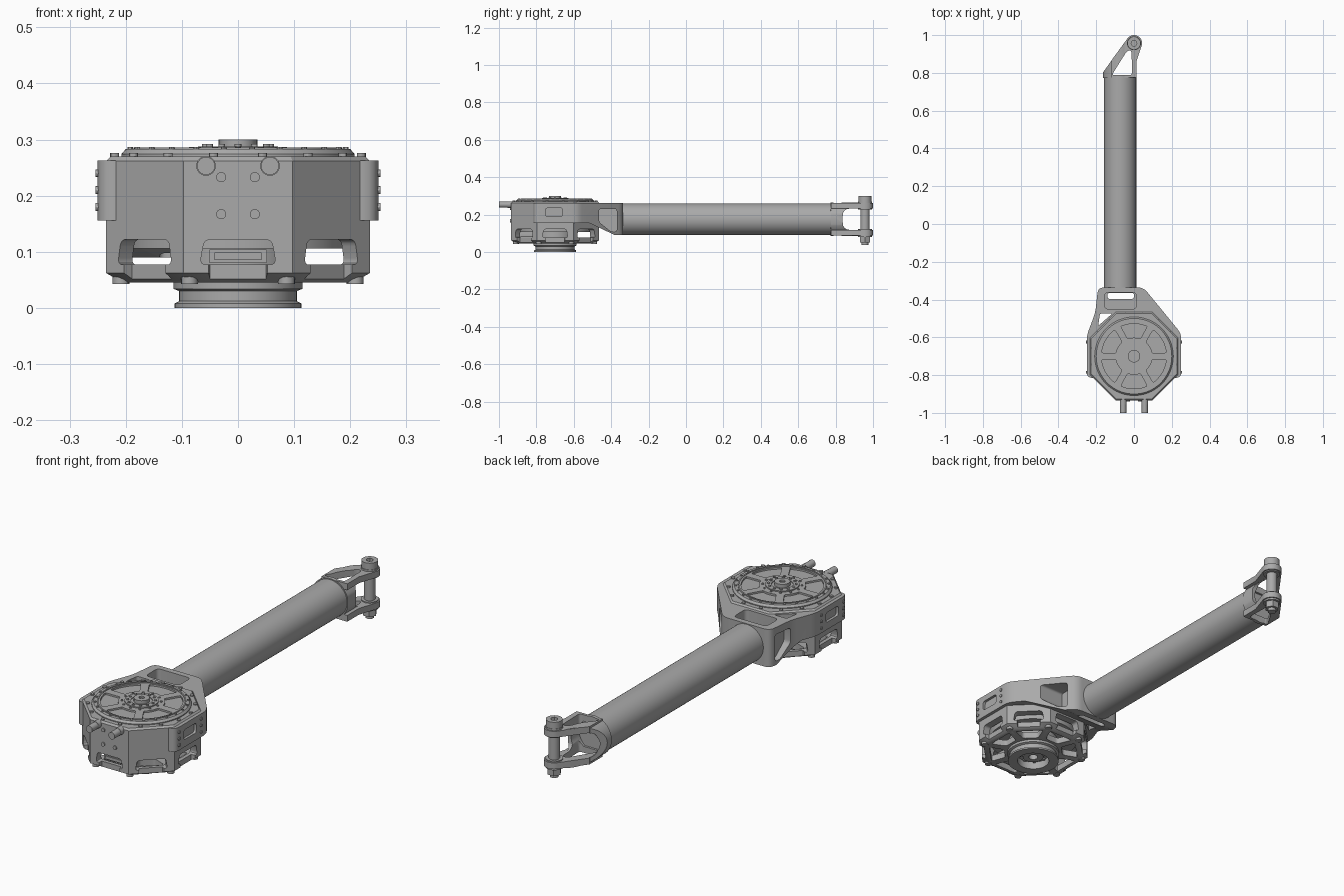
import bpy, bmesh, math
from mathutils import Matrix, Vector

cube = bpy.data.objects.get("Cube")
if cube:
    bpy.data.objects.remove(cube)

grey = bpy.data.materials.new("machined_grey")
grey.use_nodes = True
colour = (0.4, 0.4, 0.4, 1)
grey.diffuse_color = colour
grey.node_tree.nodes["Principled BSDF"].inputs["Base Color"].default_value = colour

CY = -0.7            # hub axis, at x = 0
TX, TZ = -0.073, 0.175   # arm tube axis
parts = []


def add_object(name, bm):
    bmesh.ops.recalc_face_normals(bm, faces=bm.faces)
    mesh = bpy.data.meshes.new(name)
    bm.to_mesh(mesh)
    bm.free()
    mesh.materials.append(grey)
    ob = bpy.data.objects.new(name, mesh)
    bpy.context.collection.objects.link(ob)
    parts.append(ob)
    return ob


def prism(name, pts, axis, a, b):
    """Extrude a 2D outline along an axis from a to b."""
    place = {"x": lambda u, v, h: (h, u, v),
             "y": lambda u, v, h: (u, h, v),
             "z": lambda u, v, h: (u, v, h)}[axis]
    bm = bmesh.new()
    low = [bm.verts.new(place(u, v, a)) for u, v in pts]
    top = [bm.verts.new(place(u, v, b)) for u, v in pts]
    bm.faces.new(low)
    bm.faces.new(top)
    n = len(pts)
    for i in range(n):
        j = (i + 1) % n
        bm.faces.new((low[i], low[j], top[j], top[i]))
    return add_object(name, bm)


def lathe(name, profile, segs=64, flats=False):
    """Spin a closed (radius, z) profile about the hub axis."""
    k, off = (1 / math.cos(math.pi / segs), math.pi / segs) if flats else (1, 0)
    bm = bmesh.new()
    rings = []
    for s in range(segs):
        t = off + 2 * math.pi * s / segs
        rings.append([bm.verts.new((r * k * math.cos(t), CY + r * k * math.sin(t), z))
                      for r, z in profile])
    n = len(profile)
    for s in range(segs):
        p, q = rings[s], rings[(s + 1) % segs]
        for i in range(n):
            j = (i + 1) % n
            bm.faces.new((p[i], q[i], q[j], p[j]))
    return add_object(name, bm)


def circle(cx, cy, r, n=24):
    return [(cx + r * math.cos(2 * math.pi * i / n), cy + r * math.sin(2 * math.pi * i / n))
            for i in range(n)]


def rounded(pts, d, steps=4):
    """Round every corner of an outline."""
    out = []
    pts = [Vector(p) for p in pts]
    for i, p in enumerate(pts):
        ends = []
        for q in (pts[i - 1], pts[(i + 1) % len(pts)]):
            e = q - p
            ends.append(p + e.normalized() * min(d, e.length * 0.45))
        for s in range(steps + 1):
            t = s / steps
            v = ends[0] * (1 - t) ** 2 + p * 2 * t * (1 - t) + ends[1] * t * t
            out.append((v.x, v.y))
    return out


def rect(u0, u1, v0, v1, d):
    return rounded([(u0, v0), (u1, v0), (u1, v1), (u0, v1)], d)


def turn(ob, degrees):
    """Rotate a part about the hub axis."""
    c = Matrix.Translation((0, CY, 0))
    ob.data.transform(c @ Matrix.Rotation(math.radians(degrees), 4, "Z") @ c.inverted())
    return ob


def boolean(ob, cutter, op="DIFFERENCE"):
    mod = ob.modifiers.new("cut", "BOOLEAN")
    mod.object, mod.operation, mod.solver = cutter, op, "EXACT"
    bpy.context.view_layer.update()
    bpy.context.view_layer.objects.active = ob
    bpy.ops.object.modifier_apply(modifier=mod.name)
    parts.remove(cutter)
    bpy.data.objects.remove(cutter)


def ring_of(name, count, radius, r, z0, z1, start=0, sides=12):
    for i in range(count):
        t = math.radians(start) + 2 * math.pi * i / count
        prism(name, circle(radius * math.cos(t), CY + radius * math.sin(t), r, sides), "z", z0, z1)


# Octagonal motor housing
lathe("housing", [(.05, .145), (.235, .145), (.235, .262), (.227, .27), (.05, .27)], 8, True)
lathe("motor_body", [(.03, .106), (.195, .106), (.195, .15), (.03, .15)])

# Lower basket with windows, notched rails and bottom pockets
basket = lathe("lower_basket", [(.09, .045), (.205, .045), (.235, .062), (.235, .146),
                                (.2, .146), (.2, .074), (.09, .074)], 8, True)
for k in range(8):
    window = rounded([(-.068, .077), (.068, .077), (.06, .122), (-.06, .122)], .012)
    boolean(basket, turn(prism("cutter", window, "y", CY - .3, CY - .188), k * 45))
    notch = [(-.06, CY - .3), (.06, CY - .3), (.05, CY - .217), (-.05, CY - .217)]
    boolean(basket, turn(prism("cutter", notch, "z", 0, .09), k * 45))
    pocket = rounded([(-.062, CY - .192), (.062, CY - .192), (.034, CY - .128), (-.034, CY - .128)], .012)
    boolean(basket, turn(prism("cutter", pocket, "z", 0, .0755), k * 45))
ring_of("basket_foot", 8, .226, .015, .043, .07, 22.5, 16)
prism("connector", rect(-.052, .052, .08, .104, .003), "y", CY - .2, CY - .1)
prism("connector_face", rect(-.042, .042, .085, .099, .002), "y", CY - .205, CY - .199)

# Output flange under the basket
lathe("output_flange", [(.07, 0), (.113, 0), (.113, .008), (.105, .012), (.105, .03),
                        (.115, .034), (.115, .045), (.109, .05), (.109, .12), (.07, .12)])
lathe("inner_hub", [(.02, .02), (.045, .02), (.05, .035), (.072, .035), (.072, .12), (.02, .12)])
ring_of("flange_bolt", 8, .06, .007, .028, .04)

# Top cover with six sector pockets
cover = lathe("top_cover", [(.03, .265), (.208, .265), (.208, .274), (.2, .283), (.03, .283)], 96)
for k in range(6):
    arc = [math.radians(60 * k + 30 + a) for a in range(-24, 25, 4)]
    inner = [math.radians(60 * k + 30 + a) for a in range(20, -21, -5)]
    sector = [(.172 * math.cos(t), CY + .172 * math.sin(t)) for t in arc]
    sector += [(.098 * math.cos(t), CY + .098 * math.sin(t)) for t in inner]
    boolean(cover, prism("cutter", rounded(sector, .008, 2), "z", .275, .4))
lathe("cover_rim", [(.18, .28), (.186, .28), (.186, .286), (.18, .286)])
lathe("hub_disc", [(.02, .275), (.071, .275), (.071, .288), (.045, .288), (.045, .284), (.02, .284)])
lathe("hub_cap", [(.012, .28), (.033, .28), (.033, .3), (.012, .3)], 32)
prism("hub_core", circle(0, CY, .014), "z", .28, .293)
ring_of("hub_bolt", 12, .058, .006, .284, .292)
ring_of("inner_bolt", 12, .082, .005, .28, .287)
ring_of("cover_bolt", 24, .194, .005, .278, .287, 7.5)
ring_of("housing_bolt", 16, .224, .008, .266, .276, 11.25)

# Front pins and screws
for s in (-1, 1):
    prism("cable_pin", circle(s * .057, .253, .016), "y", -1, -.92)
    prism("pin_collar", circle(s * .057, .253, .0175), "y", -.955, -.92)
    for z in (.167, .233):
        prism("front_screw", circle(s * .03, z, .009, 16), "y", -.94, -.93)

# Bracket joining housing and tube
plan = rounded([(-.25, -.815), (.25, -.815), (.25, -.58), (.05, -.336), (-.19, -.336),
                (-.205, -.47), (-.25, -.59)], .03)
bracket = prism("bracket", plan, "z", 0, .4)
side = [(-.9, .156), (-.52, .156), (-.38, .09), (-.3, .09), (-.3, .263), (-.9, .263)]
boolean(bracket, prism("cutter", side, "x", -.5, .5), "INTERSECT")
boolean(bracket, prism("cutter", rounded([(-.19, -.54), (-.115, -.474), (-.18, -.474)], .01), "z", 0, .5))
boolean(bracket, prism("cutter", rect(-.155, .012, -.45, -.362, .02), "z", .2, .5))
boolean(bracket, prism("cutter", rect(-.14, 0, -.397, -.364, .014), "z", 0, .5))
opening = rounded([(-.465, .16), (-.4, .108), (-.37, .108), (-.37, .23), (-.465, .23)], .012)
for x0, x1 in ((.03, .4), (-.4, -.172)):
    boolean(bracket, prism("cutter", opening, "x", x0, x1))
for s in (-1, 1):
    boolean(bracket, prism("cutter", rect(-.75, -.66, .19, .235, .012), "x", s * .238, s * .4))
    for y in (-.785, -.625):
        for z in (.18, .21, .24):
            prism("bracket_screw", circle(y, z, .007, 12), "x", s * .24, s * .254)

# Arm tube
prism("arm_tube", circle(TX, TZ, .085, 64), "y", -.345, .778)

# Clevis fork at the far end
PY = .957


def fork_plan(base):
    tip = [(.043 * math.cos(math.radians(a)), PY + .043 * math.sin(math.radians(a)))
           for a in range(145, -16, -10)]
    return base + tip + [(.013, .86), (.013, .775)]


hole = rounded([(-.118, .788), (-.01, .788), (-.013, .918), (-.036, .918)], .016)
gap = rect(.838, 1.2, .118, .232, .04)
sleeve = prism("fork_sleeve", circle(TX, TZ, .09, 64), "y", .772, .96)
outline = fork_plan([(-.166, .76), (-.166, .8)])
boolean(sleeve, prism("cutter", outline, "z", 0, .4), "INTERSECT")
boolean(sleeve, prism("cutter", circle(TX, TZ, .071, 48), "y", .776, 1.1))
boolean(sleeve, prism("cutter", gap, "x", -.5, .5))
boolean(sleeve, prism("cutter", hole, "z", 0, .5))
for z0, z1 in ((.088, .117), (.233, .262)):
    plate = prism("fork_plate", fork_plan([(-.118, .775), (-.118, .868)]), "z", z0, z1)
    boolean(plate, prism("cutter", hole, "z", 0, .5))

# Clevis pin, washers, head and nut
prism("pin_shaft", circle(0, PY, .024, 32), "z", .06, .28)
for z0, z1 in ((.08, .09), (.112, .122), (.228, .238), (.26, .27)):
    prism("pin_washer", circle(0, PY, .037, 32), "z", z0, z1)
head = prism("pin_head", circle(0, PY, .035, 32), "z", .27, .3)
boolean(head, prism("cutter", circle(0, PY, .016, 6), "z", .286, .4))
prism("pin_nut", circle(0, PY, .031, 6), "z", .05, .081)
prism("pin_end", circle(0, PY, .018), "z", .036, .06)

# Smooth round surfaces, keep edges sharp
bpy.ops.object.select_all(action="DESELECT")
for ob in parts:
    ob.select_set(True)
bpy.context.view_layer.objects.active = parts[0]
bpy.ops.object.shade_smooth_by_angle(angle=math.radians(30))
